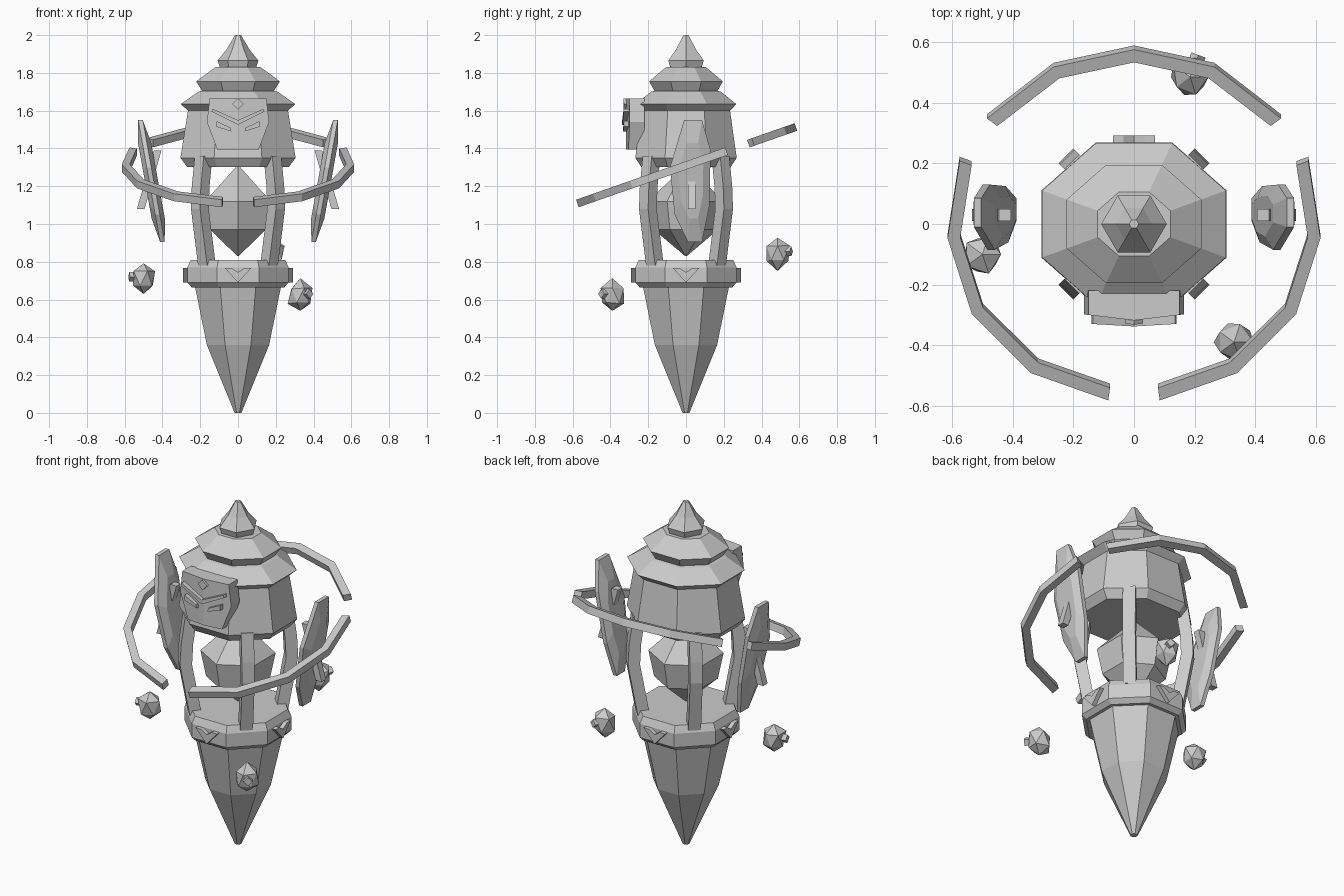
import bpy, bmesh, random
from math import sin, cos, pi, atan2
from mathutils import Vector, Matrix

old = bpy.data.objects.get("Cube")
if old:
    bpy.data.objects.remove(old, do_unlink=True)

stone = bpy.data.materials.new("stone_grey")
stone.use_nodes = True
GREY = (0.6, 0.6, 0.6, 1)
stone.diffuse_color = GREY
stone.node_tree.nodes["Principled BSDF"].inputs["Base Color"].default_value = GREY


def finish(name, bm):
    bmesh.ops.remove_doubles(bm, verts=bm.verts, dist=0.0005)
    bmesh.ops.recalc_face_normals(bm, faces=bm.faces)
    mesh = bpy.data.meshes.new(name)
    bm.to_mesh(mesh)
    bm.free()
    mesh.materials.append(stone)
    obj = bpy.data.objects.new(name, mesh)
    bpy.context.collection.objects.link(obj)
    return obj


def loft(name, rings):
    """Skin a list of equal point rings and cap both ends."""
    bm = bmesh.new()
    loops = [[bm.verts.new(p) for p in ring] for ring in rings]
    n = len(loops[0])
    for a, b in zip(loops, loops[1:]):
        for i in range(n):
            j = (i + 1) % n
            bm.faces.new((a[i], a[j], b[j], b[i]))
    bm.faces.new(loops[0])
    bm.faces.new(loops[-1])
    return finish(name, bm)


def lathe(name, profile, sides=8, turn=pi / 8, y_scale=1.0, across_flats=True):
    k = 1 / cos(pi / sides) if across_flats else 1
    angles = [turn + 2 * pi * i / sides for i in range(sides)]
    return loft(name, [[(r * k * cos(a), r * k * sin(a) * y_scale, z) for a in angles]
                       for r, z in profile])


def mirror(obj):
    obj.modifiers.new("Mirror", 'MIRROR').use_clip = True
    return obj


# Body: tapering spike, collar, crystal and tiered head
lathe("lower_spike", [(0.018, 0), (0.165, 0.36), (0.23, 0.68)])
lathe("collar", [(0.245, 0.665), (0.268, 0.69), (0.268, 0.77), (0.25, 0.81)])
lathe("core_crystal", [(0.004, 0.83), (0.17, 0.97), (0.2, 1.12), (0.004, 1.31)],
      sides=6, turn=pi / 6, across_flats=False)
lathe("tiered_head", [(0.27, 1.303), (0.305, 1.35), (0.265, 1.6), (0.303, 1.635),
                      (0.21, 1.70), (0.19, 1.705), (0.222, 1.755), (0.12, 1.83)],
      y_scale=0.88)
lathe("spire", [(0.095, 1.825), (0.108, 1.865), (0.06, 1.925), (0.016, 2.0)],
      sides=6, turn=0, across_flats=False)

# Four bowed pillars on the diagonals
for i in range(4):
    turn = Matrix.Rotation(pi / 4 + i * pi / 2, 3, 'Z')
    rings = []
    for r, z in [(0.265, 0.78), (0.318, 1.08), (0.312, 1.2), (0.29, 1.36)]:
        rings.append([turn @ Vector((r + d, w, z)) for d, w in
                      [(0, -0.034), (0, 0.034), (-0.065, 0.034), (-0.065, -0.034)]])
    loft(f"pillar_{i + 1}", rings)

# Chevron emblem on each main side of the collar
chevron = [(-0.07, 0.767), (-0.035, 0.767), (0, 0.745), (0.035, 0.767),
           (0.07, 0.767), (0, 0.69)]
for i in range(4):
    turn = Matrix.Rotation(i * pi / 2, 3, 'Z')
    loft(f"collar_emblem_{i + 1}",
         [[turn @ Vector((u, -d, v)) for u, v in chevron] for d in (0.25, 0.292)])


# Face mask: half outlines folded along the centre line and mirrored
def face_part(name, outline, back, front, slope=0.12):
    return mirror(loft(name, [[(x, back, z) for x, z in outline],
                              [(x, front + slope * x, z) for x, z in outline]]))


face_part("mask", [(0, 1.665), (0.15, 1.665), (0.165, 1.54), (0.11, 1.395), (0, 1.395)],
          -0.22, -0.318)
face_part("mask_brow", [(0, 1.55), (0.135, 1.61), (0.14, 1.595), (0, 1.525)], -0.27, -0.338, 0.06)
face_part("mask_eye", [(0.04, 1.51), (0.115, 1.545), (0.115, 1.515), (0.035, 1.49)],
          -0.27, -0.335, 0.05)
face_part("mask_diamond", [(0, 1.665), (0.03, 1.635), (0, 1.605)], -0.27, -0.332)

# Floating side shields: bevelled leaning plates with a cross bar
outline = [(-0.01, 1.55), (0.085, 1.55), (0.13, 1.39), (0.125, 1.1), (0.085, 0.905),
           (0.01, 0.905), (-0.06, 1.05), (-0.085, 1.3)]


def lean(y, z, off):
    return (0.40 + 0.18 * (z - 0.905) + off, y, z)


def shrink(y, z, s):
    return 0.03 + (y - 0.03) * s, 1.23 + (z - 1.23) * s


layers = [(-0.035, 0.62), (-0.012, 1), (0.012, 1), (0.035, 0.62)]
mirror(loft("side_shields", [[lean(*shrink(y, z, s), off) for y, z in outline]
                             for off, s in layers]))
bar_ends = [(0.425, 1.39), (0.515, 1.08)]
mirror(loft("shield_cross_bars", [[(x + dx, 0.03 + dy, z) for dx, dy in
                                   [(-0.02, -0.02), (0.02, -0.02), (0.02, 0.02), (-0.02, 0.02)]]
                                  for x, z in bar_ends]))

# Tilted broken halo in three arcs
SLOPE = 0.35
up = Vector((0, -SLOPE, 1)).normalized() * 0.021


def arc(name, path):
    rings = []
    for x, y in path:
        outer = Vector((x, y, 1.31 + SLOPE * y))
        s = 1 - 0.042 / Vector((x, y)).length
        inner = Vector((x * s, y * s, 1.31 + SLOPE * y * s))
        rings.append([outer + up, outer - up, inner - up, inner + up])
    return loft(name, rings)


mirror(arc("halo_side_arcs", [(0.575, 0.215), (0.615, -0.04), (0.535, -0.29),
                              (0.34, -0.485), (0.085, -0.575)]))
half = [(0.485, 0.355), (0.265, 0.525)]
arc("halo_back_arc", half + [(0, 0.582)] + [(-x, y) for x, y in reversed(half)])

# Floating rock chips, each with a small stud
random.seed(4)
for i, (x, y, z) in enumerate([(-0.5, -0.1, 0.71), (0.33, -0.39, 0.62), (0.185, 0.485, 0.845)]):
    bm = bmesh.new()
    bmesh.ops.create_icosphere(bm, subdivisions=1, radius=1)
    for v in bm.verts:
        v.co *= random.uniform(0.88, 1.12)
        v.co = Vector((v.co.x * 0.068, v.co.y * 0.068, v.co.z * 0.086)) + Vector((x, y, z))
    finish(f"rock_{i + 1}", bm)
    out = Matrix.Rotation(atan2(y, x), 4, 'Z')
    bm = bmesh.new()
    bmesh.ops.create_cube(bm, size=0.035, matrix=Matrix.Translation((x, y, z + 0.01)) @ out
                          @ Matrix.Translation((0.06, 0, 0)) @ Matrix.Rotation(pi / 4, 4, 'X'))
    finish(f"rock_stud_{i + 1}", bm)
